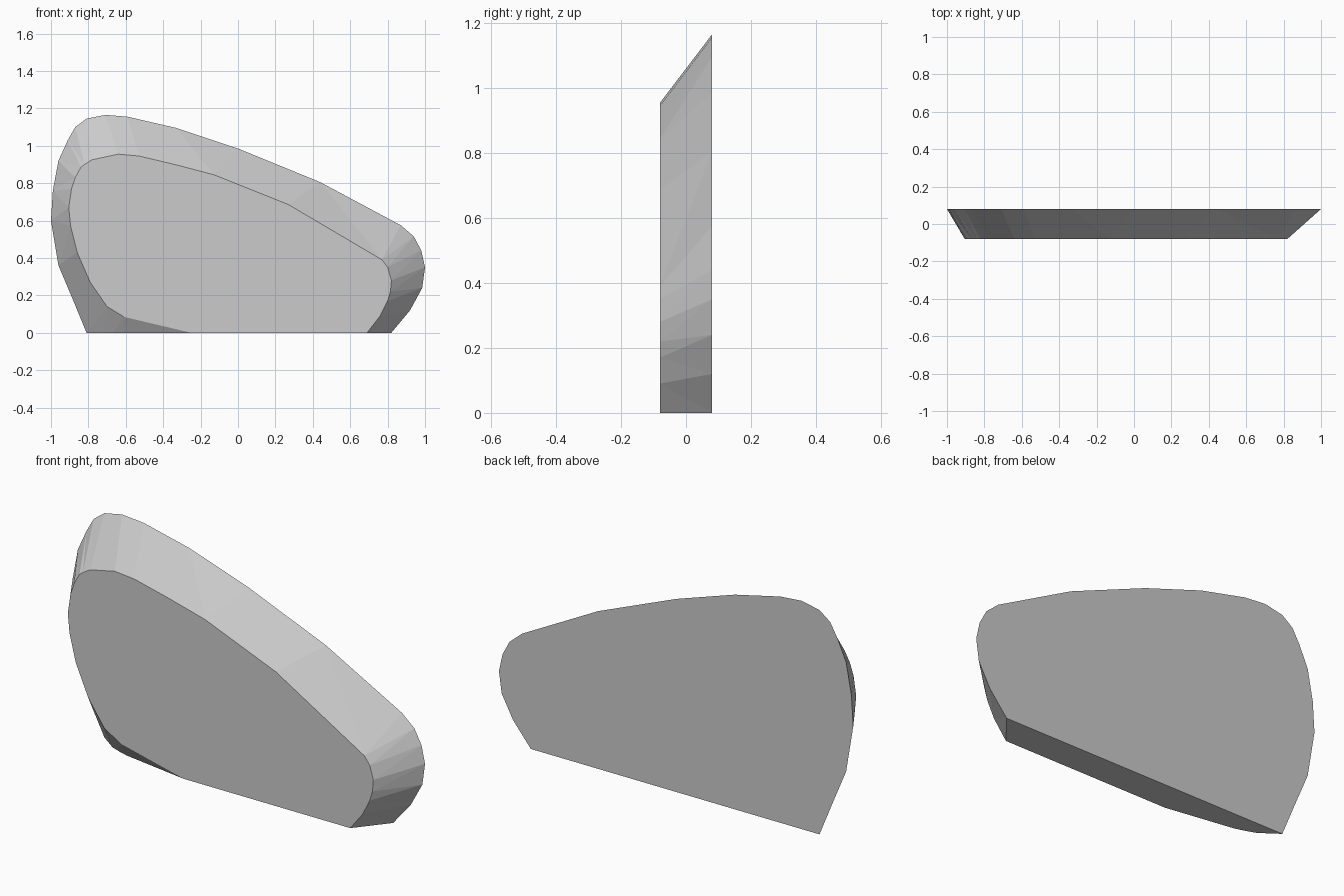
import bpy
import bmesh

HALF_DEPTH = 0.08

# Matching outline points as (front x, front z, back x, back z), running
# clockwise from the hidden underside, up the left, over the top, down the right
OUTLINE = [
    (-.25, 0, -.3, -.24), (-.61, .085, -.62, -.15), (-.7, .14, -.73, -.1),
    (-.79, .27, -.81, 0), (-.86, .43, -.88, .17), (-.895, .57, -.96, .36),
    (-.905, .67, -1, .6), (-.89, .77, -.99, .76), (-.87, .83, -.96, .92),
    (-.84, .885, -.91, 1.03), (-.82, .9, -.87, 1.1), (-.78, .925, -.81, 1.145),
    (-.64, .955, -.71, 1.165), (-.53, .945, -.59, 1.155),
    (-.34, .9, -.33, 1.095), (-.13, .845, 0, .985), (.27, .685, .44, .805),
    (.77, .39, .87, .575), (.8, .35, .94, .515), (.82, .28, .98, .44),
    (.815, .22, 1, .35), (.8, .17, .985, .24), (.76, .09, .92, .12),
    (.69, 0, .82, 0), (.55, -.15, .7, -.13),
]


def make_material(name, colour):
    """Create one plain flat-colour material."""
    material = bpy.data.materials.new(name)
    material.use_nodes = True
    material.diffuse_color = colour
    shader = material.node_tree.nodes["Principled BSDF"]
    shader.inputs["Base Color"].default_value = colour
    return material


def loft_slab(name, outline, material):
    """Join the front and back outlines, then trim the slab flat at the base."""
    bm = bmesh.new()
    front = [bm.verts.new((fx, -HALF_DEPTH, fz)) for fx, fz, bx, bz in outline]
    back = [bm.verts.new((bx, HALF_DEPTH, bz)) for fx, fz, bx, bz in outline]
    bm.faces.new(front)
    bm.faces.new(list(reversed(back)))

    # Sloping rim, split into triangles so each facet is flat
    rim = []
    for i in range(len(outline)):
        j = (i + 1) % len(outline)
        rim.append(bm.faces.new((front[i], back[i], back[j], front[j])))
    bmesh.ops.triangulate(bm, faces=rim)

    # Flat base on the ground
    cut = bmesh.ops.bisect_plane(
        bm, geom=bm.verts[:] + bm.edges[:] + bm.faces[:], dist=0.0001,
        plane_co=(0, 0, 0), plane_no=(0, 0, -1), clear_outer=True)
    edges = [e for e in cut["geom_cut"] if isinstance(e, bmesh.types.BMEdge)]
    bmesh.ops.holes_fill(bm, edges=[e for e in edges if e.is_boundary], sides=0)
    bmesh.ops.recalc_face_normals(bm, faces=bm.faces[:])

    mesh = bpy.data.meshes.new(name)
    bm.to_mesh(mesh)
    bm.free()
    mesh.materials.append(material)
    slab = bpy.data.objects.new(name, mesh)
    bpy.context.collection.objects.link(slab)
    return slab


# Clear the default object
default = bpy.data.objects.get("Cube")
if default:
    bpy.data.objects.remove(default, do_unlink=True)

# Stone slab
stone_grey = make_material("stone grey", (.6, .6, .6, 1))
loft_slab("stone_slab", OUTLINE, stone_grey)
